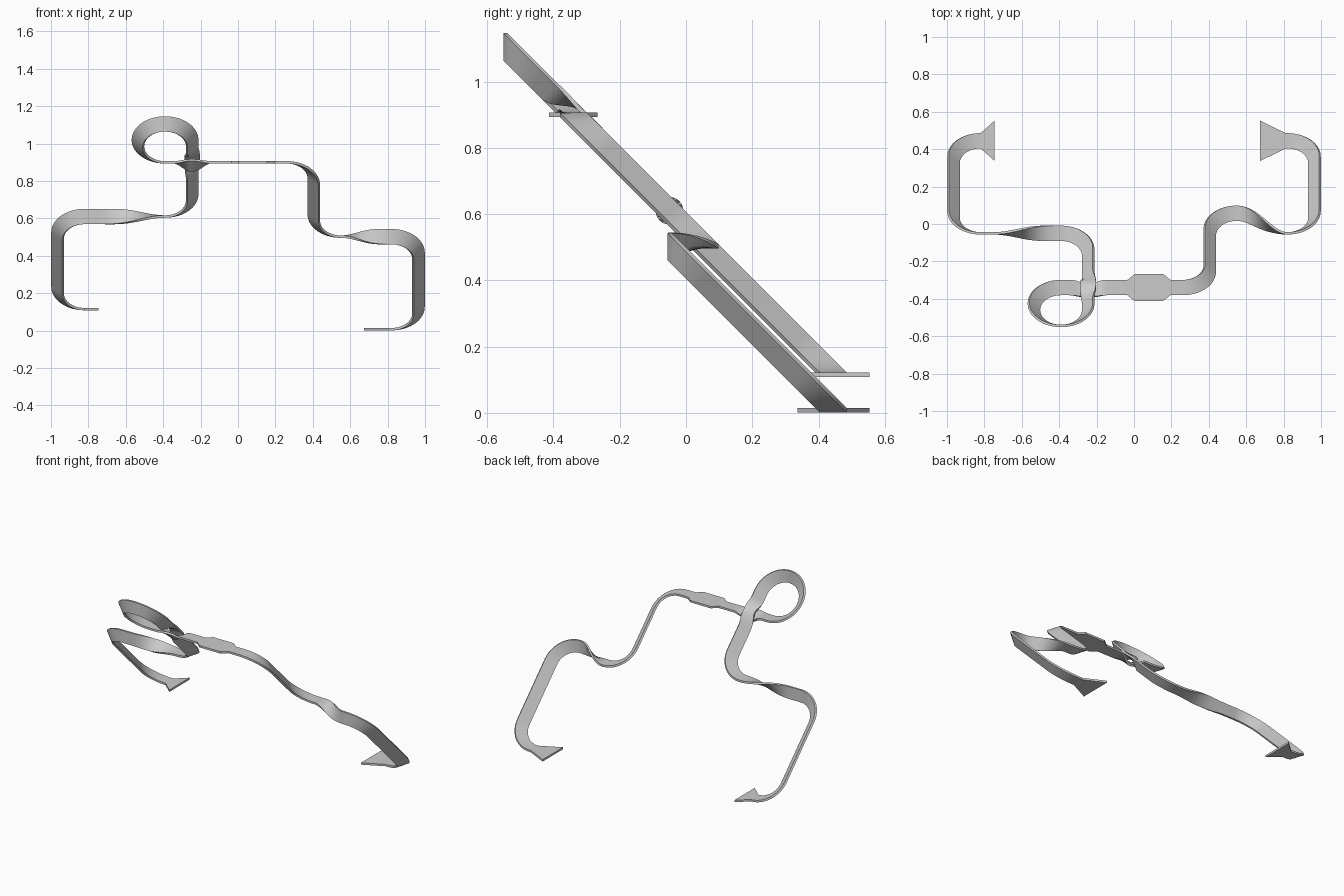
import bpy, bmesh
from math import radians, cos, sin, pi, sqrt
from mathutils import Vector

if "Cube" in bpy.data.objects:
    bpy.data.objects.remove(bpy.data.objects["Cube"])

# The band runs in a plane tilted 45 degrees: X across, U up the slope, N out of it
X = Vector((1, 0, 0))
U = Vector((0, -1, 1)) / sqrt(2)
N = Vector((0, 1, 1)) / sqrt(2)
ORIGIN = Vector((0, 0.445, 0.0075))
R, W, T = 0.145, 0.082, 0.013      # turn radius, band width, thickness

pos = ORIGIN + X * 0.675
head, bank, width = 0.0, 45.0, 0.216
frames, marks = [], []


def travel(h):
    return X * cos(h) + U * sin(h)


def right(h):
    return X * sin(h) - U * cos(h)


def record(p, h, b, w):
    b = radians(b)
    frames.append((p.copy(), N * cos(b) + right(h) * sin(b), w))


def straight(length, to_width=None, to_bank=None, shift=Vector(), steps=1):
    """Advance, easing the bank angle and sideways shift."""
    global pos, bank, width
    b1 = bank if to_bank is None else to_bank
    w1 = width if to_width is None else to_width
    for i in range(1, steps + 1):
        t = i / steps
        s = t * t * (3 - 2 * t)
        record(pos + travel(head) * length * t + shift * s, head,
               bank + (b1 - bank) * s, width + (w1 - width) * t)
    pos = pos + travel(head) * length + shift
    bank, width = b1, w1


def turn(deg):
    """Arc left (positive) or right (negative)."""
    global pos, head
    side = -1 if deg > 0 else 1
    centre = pos + right(head) * R * side
    steps = int(abs(deg) / 5)
    h0 = head
    for i in range(1, steps + 1):
        head = h0 + radians(deg) * i / steps
        pos = centre - right(head) * R * side
        record(pos, head, bank, width)


def mark(name):
    marks.append((name, len(frames) - 1))


def crossing(offset):
    """Flatten the band and push it over or under the other one."""
    straight(0.1, to_bank=-90, shift=N * offset, steps=12)
    straight(0.1, to_bank=-45, shift=-N * offset, steps=12)


# Right flared end
record(pos, head, bank, width)
straight(0.135, W)
mark("right_end")

# Right band with its twist
straight(0.01)
turn(90)
straight(0.41)
turn(90)
straight(0.27, to_bank=-45, shift=Vector((0, 0.1075, 0)), steps=28)
turn(-90)
straight(0.272)
turn(90)
straight(0.065)
mark("right_band")

# Middle plate
straight(0.04, 0.146)
straight(0.15)
straight(0.04, W)
mark("middle_plate")

# Loop, passing under then over itself
straight(0.11)
crossing(-0.024)
straight(0.045)
turn(-270)
straight(0.045)
crossing(0.026)
mark("loop_band")

# Left band with its twist
straight(0.165)
turn(-90)
straight(0.36, to_bank=45, steps=28)
straight(0.07)
turn(90)
straight(0.41)
turn(90)
mark("left_band")

# Left flared end
straight(0.075, 0.216)
mark("left_end")

# Sweep a thin rectangle along the recorded frames
rings = []
for i, (p, w, width_i) in enumerate(frames):
    a = frames[max(i - 1, 0)][0]
    b = frames[min(i + 1, len(frames) - 1)][0]
    thick = (b - a).cross(w).normalized() * T / 2
    half = w * width_i / 2
    rings.append([p + half + thick, p - half + thick, p - half - thick, p + half - thick])

start = 0
for name, end in marks:
    bm = bmesh.new()
    vs = [[bm.verts.new(c) for c in ring] for ring in rings[start:end + 1]]
    for r0, r1 in zip(vs, vs[1:]):
        for k in range(4):
            j = (k + 1) % 4
            bm.faces.new((r0[k], r0[j], r1[j], r1[k]))
    if start == 0:
        bm.faces.new(vs[0])
    if end == len(rings) - 1:
        bm.faces.new(vs[-1])
    bmesh.ops.recalc_face_normals(bm, faces=bm.faces)
    # open tubes: make sure the first side faces away from the band centre
    bm.normal_update()
    f = vs[0][0].link_faces[0]
    mid = sum((v.co for v in vs[0] + vs[1]), Vector()) / 8
    f = next(q for q in vs[0][0].link_faces if vs[1][1] in q.verts)
    if f.normal.dot(f.calc_center_median() - mid) < 0:
        bmesh.ops.reverse_faces(bm, faces=bm.faces)
    me = bpy.data.meshes.new(name)
    bm.to_mesh(me)
    bm.free()
    ob = bpy.data.objects.new(name, me)
    bpy.context.collection.objects.link(ob)
    bpy.ops.object.select_all(action='DESELECT')
    ob.select_set(True)
    bpy.context.view_layer.objects.active = ob
    bpy.ops.object.shade_smooth_by_angle(angle=radians(35))
    start = end
